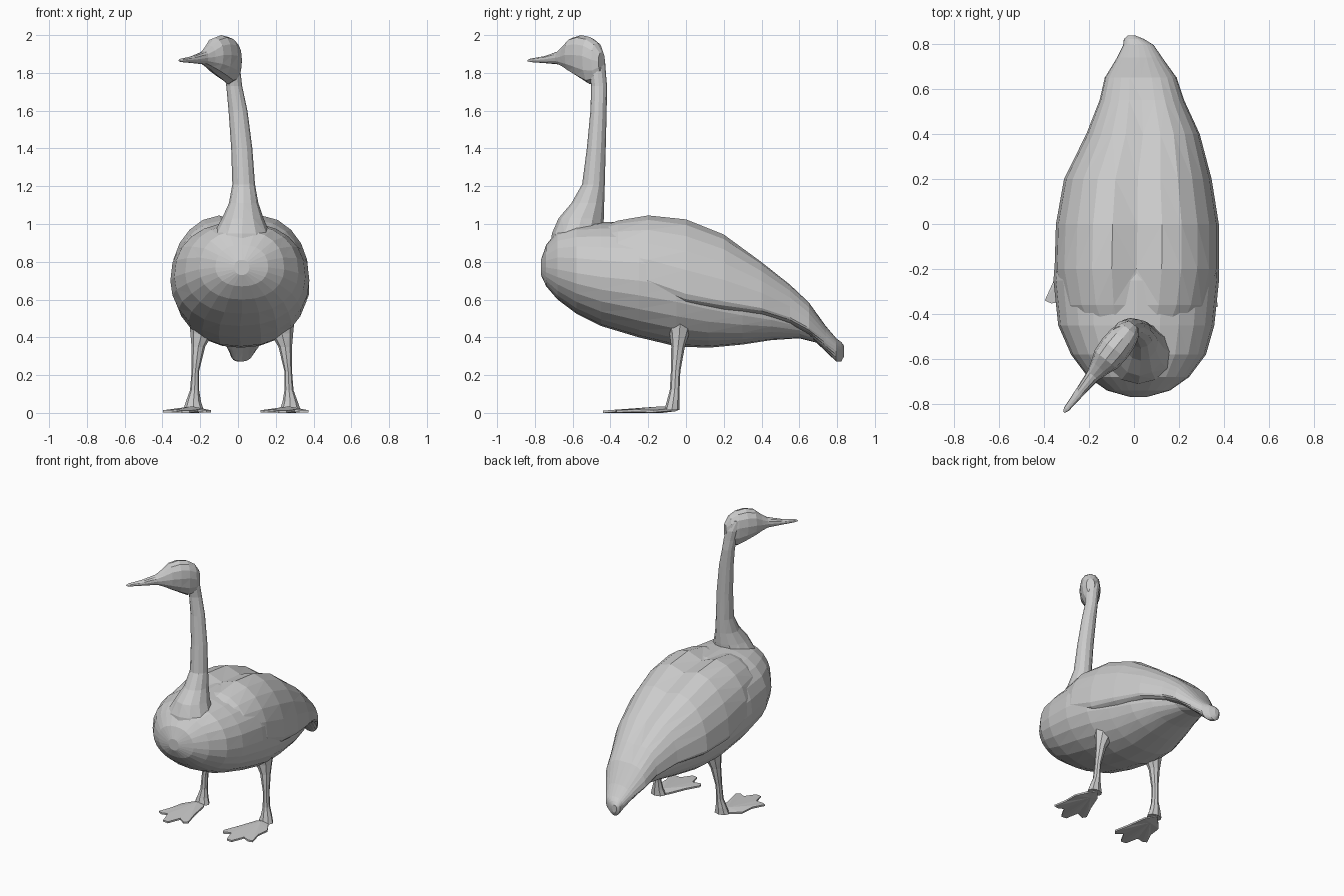
import bpy, bmesh, math
from mathutils import Vector, Matrix


def finish(name, bm):
    bmesh.ops.recalc_face_normals(bm, faces=bm.faces[:])
    bmesh.ops.triangulate(bm, faces=bm.faces[:])
    mesh = bpy.data.meshes.new(name)
    bm.to_mesh(mesh)
    bm.free()
    obj = bpy.data.objects.new(name, mesh)
    bpy.context.collection.objects.link(obj)
    return obj


def loft(name, rings):
    """Skin a list of equal-sized point rings and cap both ends."""
    bm = bmesh.new()
    loops = [[bm.verts.new(p) for p in ring] for ring in rings]
    n = len(loops[0])
    for a, b in zip(loops, loops[1:]):
        for i in range(n):
            j = (i + 1) % n
            bm.faces.new((a[i], a[j], b[j], b[i]))
    bm.faces.new(loops[0])
    bm.faces.new(loops[-1])
    return finish(name, bm)


def upright_ring(centre, side, w, zmid, top, bot, n, groove=0.0):
    """Upright egg-shaped section with separate top and bottom heights."""
    ring = []
    for i in range(n):
        a = 2 * math.pi * i / n
        c, s = math.cos(a), math.sin(a)
        u = w * math.copysign(abs(c) ** 0.88, c)
        z = zmid + ((top - zmid) * s ** 0.88 if s > 0 else (zmid - bot) * s)
        if s > 0:
            z -= groove * math.exp(-(u / 0.08) ** 2)
        ring.append(Vector((centre[0], centre[1], z)) + side * u)
    return ring


def flat_ring(cx, cy, z, rx, ry, n):
    return [Vector((cx + rx * math.cos(2 * math.pi * i / n),
                    cy + ry * math.sin(2 * math.pi * i / n), z)) for i in range(n)]


X = Vector((1, 0, 0))

# Breast and belly: y, centre x, half width, mid z, top z, bottom z
body = [(-.768, .02, .04, .77, .81, .73), (-.74, .02, .14, .77, .89, .67),
        (-.68, .02, .225, .76, .965, .60), (-.58, .02, .30, .74, 1.0, .525),
        (-.45, .01, .347, .72, 1.01, .46), (-.25, .01, .368, .70, 1.01, .40),
        (-.05, .015, .357, .67, .97, .352), (.12, .015, .318, .62, .87, .345),
        (.30, .03, .26, .57, .76, .362), (.45, .035, .20, .53, .65, .385),
        (.60, .03, .13, .48, .54, .395), (.70, .03, .08, .42, .45, .37)]
loft("body", [upright_ring((cx, y), X, w, m, t, b, 24)
              for y, cx, w, m, t, b in body])

# Folded wings and tail, with a groove down the back (last value)
wings = [(-.50, .01, .24, .80, .98, .70, .02), (-.36, .01, .33, .75, 1.035, .65, .04),
         (-.20, .012, .365, .70, 1.065, .60, .06), (0, .015, .362, .63, 1.045, .52, .055),
         (.20, .017, .328, .59, .965, .505, .045), (.40, .04, .252, .555, .82, .50, .035),
         (.55, .035, .188, .505, .70, .46, .025), (.65, .03, .16, .45, .60, .41, .015),
         (.74, .025, .10, .385, .46, .325, 0), (.795, .02, .068, .345, .395, .272, 0),
         (.822, .0, .045, .335, .375, .272, 0), (.837, -.01, .018, .335, .355, .30, 0)]
loft("folded_wings_and_tail", [upright_ring((cx, y), X, w, m, t, b, 24, g)
                               for y, cx, w, m, t, b, g in wings])

# Neck: centre x, centre y, z, radius x, radius y
neck = [(.02, -.57, .84, .20, .15), (.02, -.575, .95, .15, .135),
        (.025, -.555, 1.03, .11, .12), (.03, -.52, 1.11, .078, .087),
        (.03, -.49, 1.21, .06, .06), (.02, -.475, 1.40, .056, .05),
        (.0, -.463, 1.60, .05, .043), (-.02, -.46, 1.73, .042, .042),
        (-.03, -.468, 1.80, .044, .044), (-.045, -.475, 1.87, .045, .046),
        (-.065, -.50, 1.94, .04, .045)]
loft("neck", [flat_ring(*r, 12) for r in neck])

# Head and beak, turned to the side: distance, half width, mid z, top z, bottom z
aim = Vector((-.62, -.78, 0)).normalized()
across = Vector((-aim.y, aim.x, 0))
start = Vector((-.02, -.47, 0))
head = [(-.03, .028, 1.86, 1.91, 1.80), (.0, .052, 1.87, 1.96, 1.755),
        (.05, .066, 1.89, 1.99, 1.74), (.11, .07, 1.895, 2.0, 1.77),
        (.17, .064, 1.895, 1.985, 1.80), (.215, .046, 1.885, 1.947, 1.825),
        (.26, .032, 1.88, 1.915, 1.845)]
beak = [head[-1], (.36, .021, 1.87, 1.888, 1.852), (.45, .013, 1.866, 1.876, 1.857),
        (.468, .005, 1.865, 1.869, 1.861)]
for name, rows in (("head", head), ("beak", beak)):
    loft(name, [upright_ring(start + aim * d, across, w, m, t, b, 12)
                for d, w, m, t, b in rows])

# Legs: outward x, y, z, radius x, radius y
leg = [(.19, -.03, .50, .09, .08), (.212, -.035, .42, .06, .052),
       (.23, -.042, .35, .036, .036), (.246, -.055, .22, .020, .025),
       (.25, -.06, .12, .024, .026), (.256, -.068, .06, .040, .034),
       (.256, -.075, .015, .055, .04)]
# Webbed foot outline: outward, forward, z
web = [(.0, .01, .022), (.05, -.05, .02), (.095, -.11, .014), (.10, -.21, .018),
       (.13, -.30, .014), (.10, -.31, .014), (.055, -.30, .018), (.02, -.385, .012),
       (-.02, -.385, .012), (-.055, -.30, .018), (-.105, -.325, .014),
       (-.125, -.30, .014), (-.085, -.19, .018), (-.05, -.06, .02)]
for label, s, yaw in (("left", -1, -6), ("right", 1, -6)):
    loft(label + "_leg", [flat_ring(.02 + s * x, y, z, rx, ry, 8)
                          for x, y, z, rx, ry in leg])
    bm = bmesh.new()
    turn = Matrix.Rotation(math.radians(yaw), 3, 'Z')
    base = Vector((.02 + s * .256, -.055, 0))
    rim = [turn @ Vector((s * x, y, z)) + base for x, y, z in web]
    hub = turn @ Vector((0, -.07, .035)) + base
    top = [bm.verts.new(p) for p in rim]
    low = [bm.verts.new((p.x, p.y, max(0, p.z - .012))) for p in rim]
    peak = bm.verts.new(hub)
    sole = bm.verts.new(hub - Vector((0, 0, .035)))
    for i in range(len(rim)):
        j = (i + 1) % len(rim)
        bm.faces.new((peak, top[i], top[j]))
        bm.faces.new((top[i], low[i], low[j], top[j]))
        bm.faces.new((sole, low[j], low[i]))
    finish(label + "_foot", bm)
